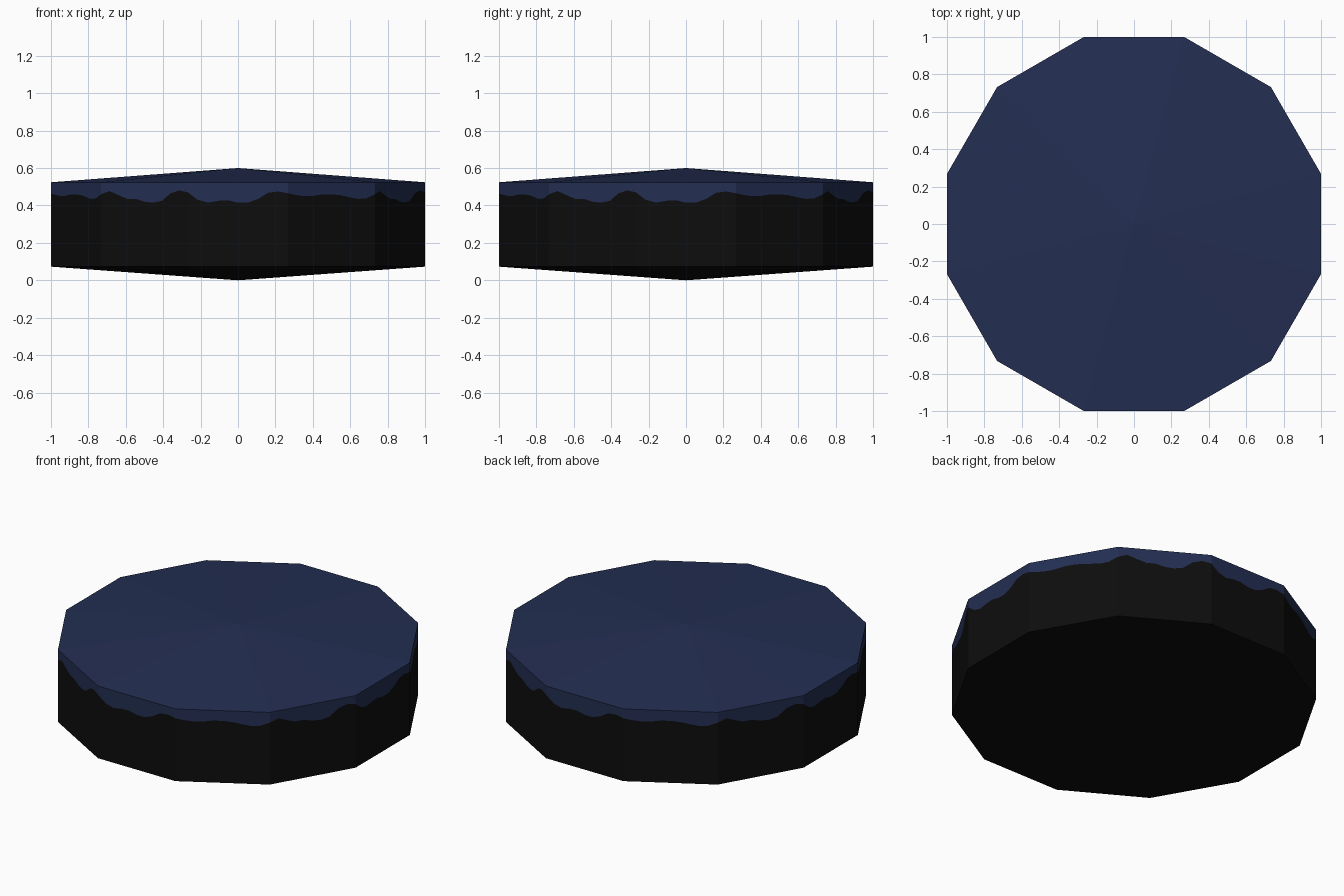
import bpy, bmesh, math

if "Cube" in bpy.data.objects:
    bpy.data.objects.remove(bpy.data.objects["Cube"])

SIDES, STEPS = 12, 10
R = 1 / math.cos(math.pi / SIDES)          # flats at x, y = +-1
Z_LOW, Z_HIGH, Z_TOP = 0.073, 0.524, 0.60

# Wavy colour border: three faces, repeated every quarter turn
WAVE = [
    .47, .43, .415, .425, .428, .415, .415, .435, .468, .475,
    .465, .455, .45, .452, .46, .46, .455, .445, .435, .438,
    .46, .477, .455, .436, .435, .42, .415, .425, .465, .48,
]


def material(name, rgb):
    m = bpy.data.materials.new(name)
    m.diffuse_color = (*rgb, 1)
    m.use_nodes = True
    m.node_tree.nodes["Principled BSDF"].inputs["Base Color"].default_value = m.diffuse_color
    return m


mesh = bpy.data.meshes.new("round_slab")
mesh.materials.append(material("black", (0.004, 0.004, 0.004)))
mesh.materials.append(material("navy blue", (0.0168, 0.0275, 0.084)))
bm = bmesh.new()

# Columns of points around the twelve-sided wall, starting at the front face
columns = []
for s in range(SIDES):
    a0 = math.radians(-105 + 30 * s)
    a1 = a0 + math.radians(30)
    for k in range(STEPS):
        t = k / STEPS
        x = R * (math.cos(a0) * (1 - t) + math.cos(a1) * t)
        y = R * (math.sin(a0) * (1 - t) + math.sin(a1) * t)
        border = WAVE[(s * STEPS + k) % len(WAVE)]
        columns.append([bm.verts.new((x, y, z)) for z in (Z_LOW, border, Z_HIGH)])

bottom = bm.verts.new((0, 0, 0))
top = bm.verts.new((0, 0, Z_TOP))


def face(verts, colour):
    bm.faces.new(verts).material_index = colour


# Black lower wall and base, navy upper wall and shallow pointed top
for i, a in enumerate(columns):
    b = columns[(i + 1) % len(columns)]
    face((a[0], b[0], b[1], a[1]), 0)
    face((a[1], b[1], b[2], a[2]), 1)
    face((a[2], b[2], top), 1)
    face((b[0], a[0], bottom), 0)

bm.to_mesh(mesh)
bm.free()
slab = bpy.data.objects.new("round_slab", mesh)
bpy.context.collection.objects.link(slab)
